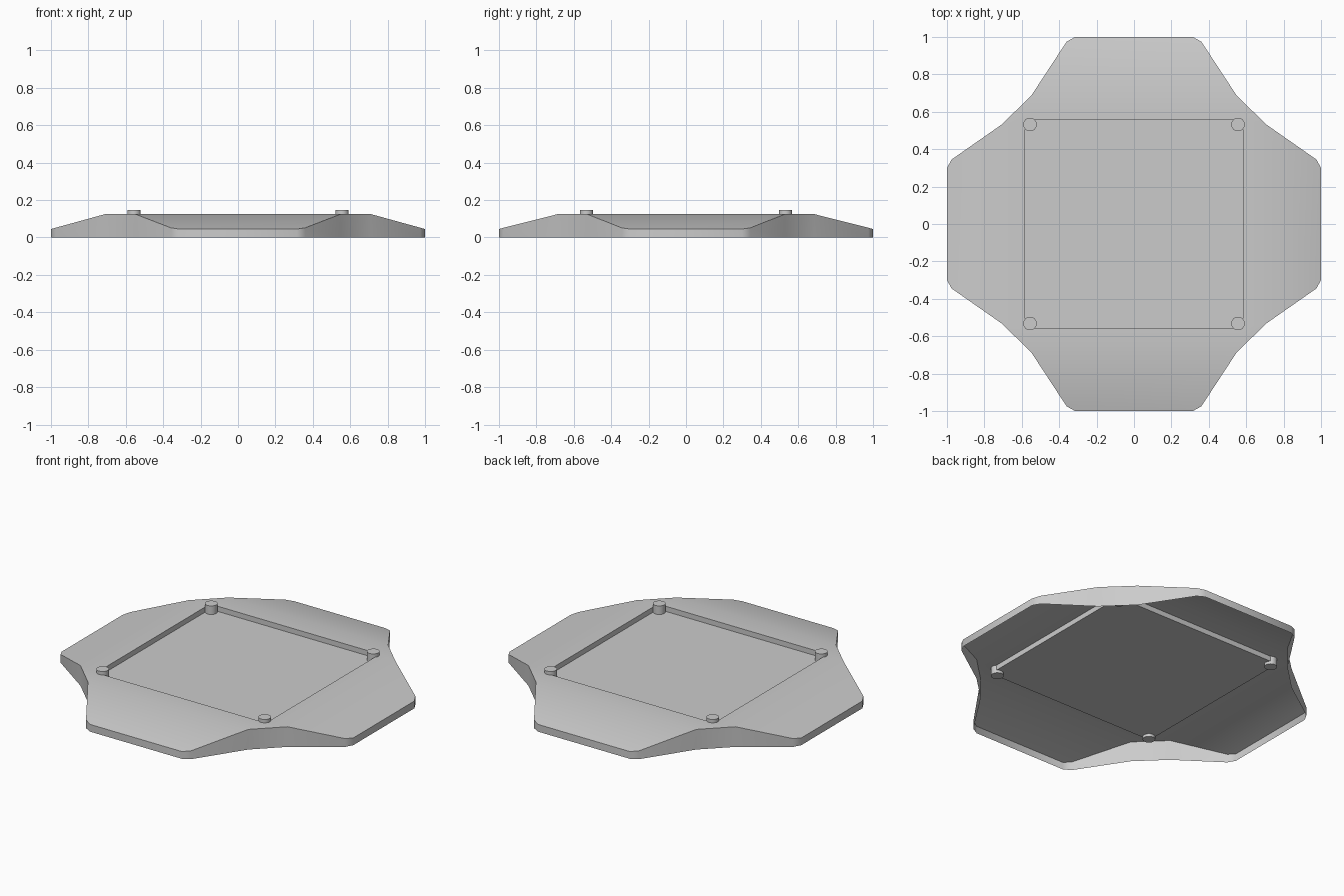
import bpy, bmesh, math

if "Cube" in bpy.data.objects:
    bpy.data.objects.remove(bpy.data.objects["Cube"])

TOP, EDGE, FLOOR = 0.125, 0.045, 0.093
SIGNS = [(1, 1), (-1, 1), (-1, -1), (1, -1)]
# One quadrant of the outline, counter-clockwise: tip, fold, fold, tip
QUARTER = [(1.0, 0.30, EDGE), (0.975, 0.345, 0.052), (0.71, 0.53, TOP),
           (0.55, 0.685, TOP), (0.36, 0.975, 0.052), (0.315, 1.0, EDGE)]


def finish(name, bm, angle):
    mesh = bpy.data.meshes.new(name)
    bm.to_mesh(mesh)
    bm.free()
    ob = bpy.data.objects.new(name, mesh)
    bpy.context.collection.objects.link(ob)
    bpy.ops.object.select_all(action='DESELECT')
    ob.select_set(True)
    bpy.context.view_layer.objects.active = ob
    bpy.ops.object.shade_smooth_by_angle(angle=math.radians(angle))
    return ob


# Cover shell: thin sheet with sloping lobes, vertical skirt and square recess
bm = bmesh.new()
rim, floor, outer = [], [], []
for sx, sy in SIGNS:
    rim.append(bm.verts.new((sx * 0.582, sy * 0.558, TOP)))
    floor.append(bm.verts.new((sx * 0.582, sy * 0.558, FLOOR)))
    pts = QUARTER if sx * sy > 0 else QUARTER[::-1]
    outer += [bm.verts.new((sx * x, sy * y, z)) for x, y, z in pts]
skirt = [bm.verts.new((v.co.x, v.co.y, 0)) for v in outer]
n = len(outer)

bm.faces.new(floor)
for q in range(4):
    p = (q + 1) % 4
    o = [outer[(6 * q + i) % n] for i in range(9)]
    bm.faces.new((rim[q], rim[p], floor[p], floor[q]))    # recess wall
    bm.faces.new((rim[q], o[3], o[8], rim[p]))            # flat border
    bm.faces.new((rim[q], o[2], o[3]))                    # flat corner
    bm.faces.new(o[3:9])                                  # sloping lobe
for i in range(n):
    j = (i + 1) % n
    bm.faces.new((outer[i], skirt[i], skirt[j], outer[j]))
finish("cover_shell", bm, 40)

# Corner pegs
for i, (sx, sy) in enumerate(SIGNS):
    bm = bmesh.new()
    bmesh.ops.create_cone(bm, cap_ends=True, segments=16, radius1=0.036,
                          radius2=0.036, depth=0.07)
    bmesh.ops.translate(bm, verts=bm.verts, vec=(sx * 0.556, sy * 0.532, 0.111))
    finish(f"corner_peg_{i + 1}", bm, 30)
